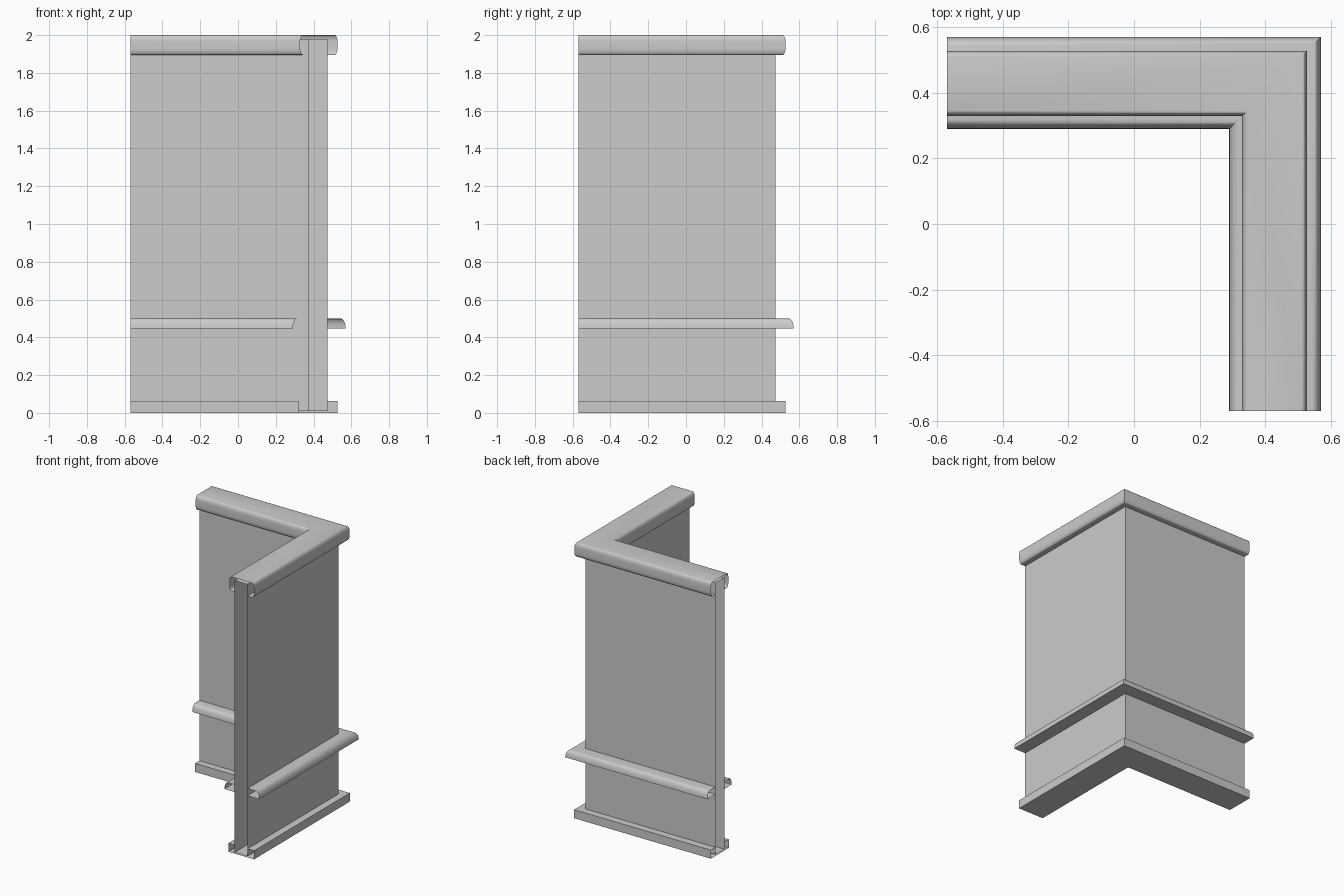
import bpy, bmesh, math

cube = bpy.data.objects.get("Cube")
if cube:
    bpy.data.objects.remove(cube)

END = -0.57                 # where both legs of the corner stop
INNER, OUTER = 0.373, 0.475  # wall faces

grey = bpy.data.materials.new("plain_grey")
grey.use_nodes = True
colour = (0.6, 0.6, 0.6, 1)
grey.diffuse_color = colour
grey.node_tree.nodes["Principled BSDF"].inputs["Base Color"].default_value = colour


def arc(cx, cz, rx, rz, start, stop, steps=6):
    """Points on part of an ellipse, angles in degrees."""
    angles = [math.radians(start + (stop - start) * i / steps) for i in range(steps + 1)]
    return [(cx + rx * math.cos(a), cz + rz * math.sin(a)) for a in angles]


def sweep(name, profile, closed=False):
    """Run a counterclockwise profile along the mitred corner, ends left open."""
    bm = bmesh.new()
    rows = [[bm.verts.new(p) for p in ((u, END, z), (u, u, z), (END, u, z))]
            for u, z in profile]
    pairs = list(zip(rows, rows[1:]))
    if closed:
        pairs.append((rows[-1], rows[0]))
    for a, b in pairs:
        for k in range(2):
            bm.faces.new((a[k], a[k + 1], b[k + 1], b[k]))
    mesh = bpy.data.meshes.new(name)
    bm.to_mesh(mesh)
    bm.free()
    mesh.materials.append(grey)
    obj = bpy.data.objects.new(name, mesh)
    bpy.context.collection.objects.link(obj)
    bpy.ops.object.select_all(action="DESELECT")
    obj.select_set(True)
    bpy.context.view_layer.objects.active = obj
    bpy.ops.object.shade_smooth_by_angle(angle=math.radians(35))


# Wall
sweep("wall", [(INNER, 0.01), (OUTER, 0.01), (OUTER, 1.98), (INNER, 1.98)], closed=True)

# Base board
sweep("base_board", [(INNER, 0.062), (0.322, 0.062), (0.322, 0), (0.528, 0),
                     (0.528, 0.062), (OUTER, 0.062)])

# Chair rail on each face
sweep("outer_rail", [(OUTER, 0.447)] + arc(0.543, 0.447, 0.027, 0.053, 0, 90)
      + [(OUTER, 0.5)])
sweep("inner_rail", [(INNER, 0.5)] + arc(0.317, 0.447, 0.027, 0.053, 90, 180)
      + [(INNER, 0.447)])

# Rounded cap
low, top, rx, rz = 1.895, 2.0, 0.016, 0.035
cap = [(OUTER, low)]
cap += arc(0.511, low + rz, rx, rz, -90, 0) + arc(0.511, top - rz, rx, rz, 0, 90)
cap += arc(0.345, top - rz, rx, rz, 90, 180) + arc(0.345, low + rz, rx, rz, 180, 270)
cap += [(INNER, low)]
sweep("cap", cap)
